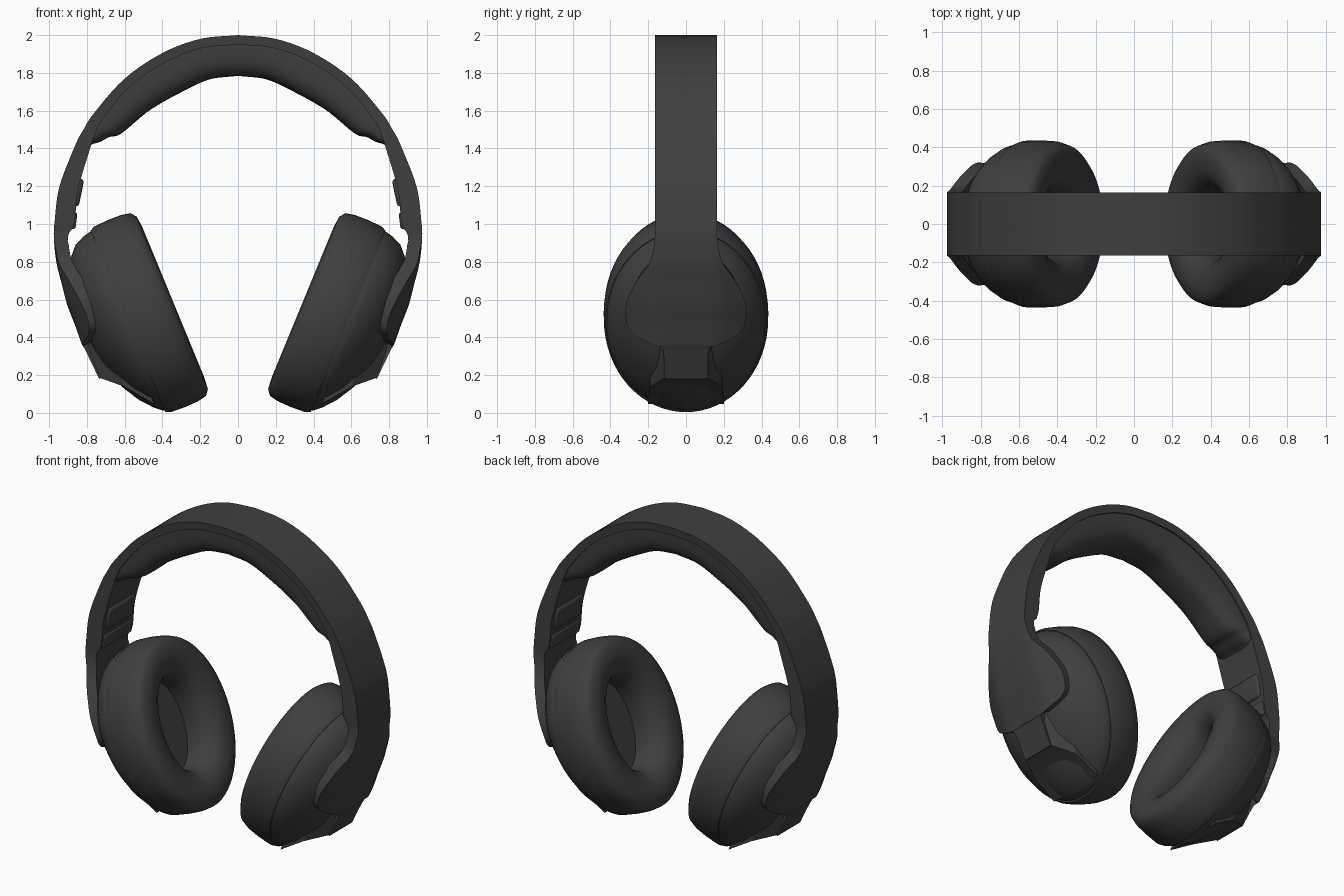
import bpy, bmesh, math
from mathutils import Vector

cube = bpy.data.objects.get("Cube")
if cube:
    bpy.data.objects.remove(cube, do_unlink=True)

charcoal = bpy.data.materials.new("charcoal")
charcoal.use_nodes = True
COLOR = (0.05, 0.05, 0.05, 1)
charcoal.diffuse_color = COLOR
shader = charcoal.node_tree.nodes["Principled BSDF"]
shader.inputs["Base Color"].default_value = COLOR
shader.inputs["Roughness"].default_value = 0.6


def finish(name, bm, angle=40):
    bmesh.ops.recalc_face_normals(bm, faces=bm.faces)
    mesh = bpy.data.meshes.new(name)
    bm.to_mesh(mesh)
    bm.free()
    mesh.materials.append(charcoal)
    obj = bpy.data.objects.new(name, mesh)
    bpy.context.collection.objects.link(obj)
    bpy.ops.object.select_all(action='DESELECT')
    obj.select_set(True)
    bpy.context.view_layer.objects.active = obj
    bpy.ops.object.shade_smooth_by_angle(angle=math.radians(angle))
    return obj


def loft(name, rings, angle=40):
    """Skin closed rings of equal length and cap both ends."""
    bm = bmesh.new()
    rows = [[bm.verts.new(p) for p in ring] for ring in rings]
    for a, b in zip(rows, rows[1:]):
        for i in range(len(a)):
            j = (i + 1) % len(a)
            bm.faces.new((a[i], a[j], b[j], b[i]))
    bm.faces.new(rows[0])
    bm.faces.new(rows[-1])
    return finish(name, bm, angle)


def spline(points, steps):
    """Catmull-Rom samples through tuples of any size."""
    pts = [Vector(p) for p in points]
    pts = [pts[0] * 2 - pts[1]] + pts + [pts[-1] * 2 - pts[-2]]
    out = []
    for a, b, c, d in zip(pts, pts[1:], pts[2:], pts[3:]):
        for s in range(steps):
            t = s / steps
            out.append(b + (c - a) * (t / 2) + (a * 2 - b * 5 + c * 4 - d) * (t * t / 2)
                       + (b * 3 - a - c * 3 + d) * (t ** 3 / 2))
    return out + [pts[-2]]


# Half of the band, top to cup: x, z, half width, thickness, pad depth
PATH = [
    (0, 2, .165, .05, .215), (.2, 1.98, .165, .05, .22), (.4, 1.905, .165, .05, .23),
    (.6, 1.77, .165, .05, .215), (.76, 1.59, .165, .055, .18),
    (.815, 1.505, .165, .065, .12), (.86, 1.42, .165, .08, .06),
    (.945, 1.2, .165, .1, 0), (.97, 1.02, .165, .105, 0), (.975, .93, .165, .075, 0),
    (.962, .8, .19, .07, 0), (.935, .69, .26, .07, 0), (.905, .575, .312, .07, 0),
    (.865, .47, .318, .07, 0), (.84, .4, .28, .07, 0), (.823, .355, .16, .07, 0),
    (.81, .335, .122, .07, 0), (.735, .18, .115, .07, 0)]
STEPS = 5
half = spline(PATH, STEPS)
mirrored = [Vector((-p[0], *p[1:])) for p in reversed(half[1:])]
path = mirrored + half


def inward(i):
    a, b = path[max(i - 1, 0)], path[min(i + 1, len(path) - 1)]
    return Vector((b[1] - a[1], 0, a[0] - b[0])).normalized()


# Headband with yokes: wide wings wrap inward around the cups
band = []
for i, (x, z, w, t, _) in enumerate(path):
    base, n = Vector((x, 0, z)), inward(i)
    outer, inner = [], []
    for k in range(-6, 7):
        y = w * k / 6
        drop = .075 * (max(abs(y) - .14, 0) / .18) ** 1.5 if w > .17 else 0
        outer.append(base + n * drop + Vector((0, y, 0)))
        inner.append(base + n * (drop + t) + Vector((0, y * .97, 0)))
    band.append(outer + inner[::-1])
loft("headband_and_yokes", band, 35)

# Raised rim strips on the band edges, leaving the pad slightly recessed
PAD_END = 6 * STEPS
middle = len(mirrored)
span = range(middle - PAD_END, middle + PAD_END + 1)

# Soft pad under the arc
pad = []
for i in span:
    x, z, _, _, depth = path[i]
    base, n = Vector((x, 0, z)), inward(i)
    ring = []
    for k in range(17):
        a = math.pi * k / 16
        c, s = math.cos(a), max(math.sin(a), 0)
        y = .152 * math.copysign(abs(c) ** .6, c)
        ring.append(base + n * (.03 + (depth - .03) * s ** .6) + Vector((0, y, 0)))
    pad.append(ring)
loft("headband_pad", pad, 50)


def rounded_box(name, center, size, tilt, bevel):
    bm = bmesh.new()
    bmesh.ops.create_cube(bm, size=1)
    bmesh.ops.scale(bm, vec=size, verts=bm.verts)
    bmesh.ops.bevel(bm, geom=bm.edges[:], offset=bevel, segments=3, affect='EDGES', profile=.5)
    obj = finish(name, bm)
    obj.location = center
    obj.rotation_euler.y = tilt
    return obj


SEG = 64
for side, label in ((1, "left"), (-1, "right")):
    # Cup frame: u runs down the cup, n points at the head
    def place(y, u, n):
        return Vector((side * (.34 - .38 * u - .922 * n), y, .58 - .922 * u + .38 * n))

    def oval(ry, ru, n, shift=-.005):
        angles = [math.tau * k / SEG for k in range(SEG)]
        return [place(ry * math.cos(a), shift + ru * math.sin(a), n) for a in angles]

    # Ear cushion with a rolled lip and a sunken opening
    section = [(.425, .52, -.262), (.435, .533, -.235), (.436, .537, -.15), (.432, .535, -.08),
               (.415, .525, -.03), (.385, .495, -.006), (.33, .43, 0), (.27, .37, -.008),
               (.22, .325, -.035), (.19, .295, -.075), (.175, .28, -.13), (.18, .285, -.2)]
    loft(label + "_ear_cushion", [oval(*p) for p in section], 50)

    # Domed cup shell, leaning up as it narrows
    shell = [(.42, .515, -.22, -.005), (.42, .512, -.27, -.008), (.408, .49, -.31, -.02),
             (.37, .445, -.365, -.04), (.32, .375, -.415, -.055), (.25, .29, -.46, -.06),
             (.16, .2, -.485, -.06), (.05, .06, -.495, -.06)]
    loft(label + "_cup_shell", [oval(*p) for p in shell], 50)

    # Faceted foot that joins the yoke tip to the cup
    foot = [(.115, .218, -.512), (.19, .31, -.41), (.2, .455, -.3)]
    loft(label + "_cup_foot",
         [[place(-w, -.1, n), place(w, -.1, n), place(w, u, n), place(-w, u, n)]
          for w, u, n in foot], 25)

    # Size adjuster on the inside of the band
    rounded_box(label + "_slider_block", (side * .863, 0, 1.17), (.07, .27, .15), side * -.2, .02)
    rounded_box(label + "_slider_stop", (side * .885, 0, 1.02), (.06, .3, .09), side * -.12, .015)
